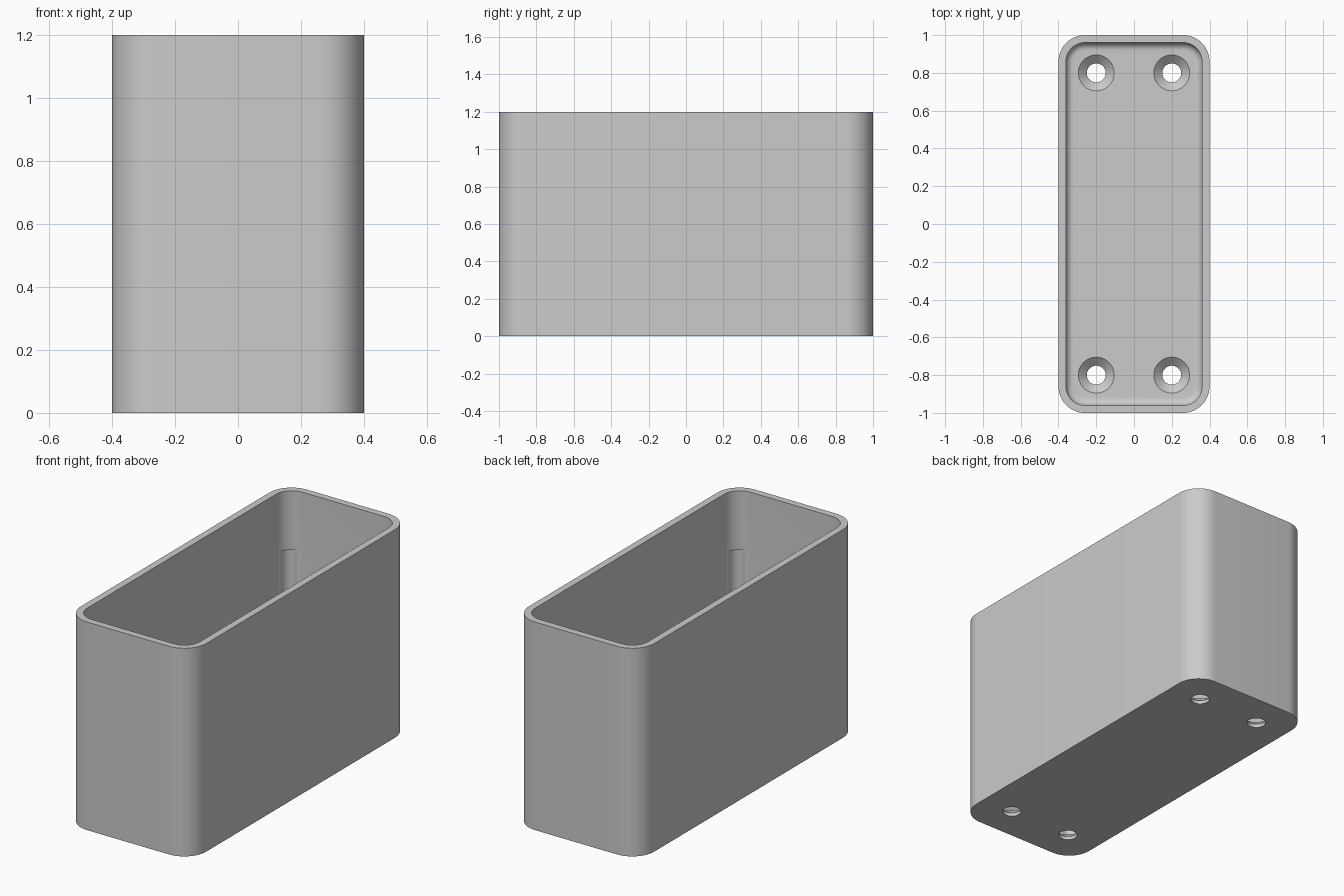
import bpy, bmesh, math
from math import sin, cos, pi

cube = bpy.data.objects.get("Cube")
if cube:
    bpy.data.objects.remove(cube, do_unlink=True)

HALF_X, HALF_Y, HEIGHT = 0.4, 1.0, 1.2
CORNER, WALL, FLOOR, FILLET = 0.14, 0.04, 0.06, 0.04

grey = bpy.data.materials.new("plain_grey")
grey.use_nodes = True
colour = (0.6, 0.6, 0.6, 1)
grey.diffuse_color = colour
grey.node_tree.nodes["Principled BSDF"].inputs["Base Color"].default_value = colour


def rounded_ring(bm, inset, z, steps=16):
    """Rounded rectangle, set in from the outer outline."""
    radius = CORNER - inset
    ring = []
    for corner, (sx, sy) in enumerate([(1, 1), (-1, 1), (-1, -1), (1, -1)]):
        for i in range(steps + 1):
            a = (corner + i / steps) * pi / 2
            ring.append(bm.verts.new((sx * (HALF_X - CORNER) + radius * cos(a),
                                      sy * (HALF_Y - CORNER) + radius * sin(a), z)))
    return ring


def circle_ring(bm, x, y, radius, z, steps=48):
    return [bm.verts.new((x + radius * cos(2 * pi * i / steps),
                          y + radius * sin(2 * pi * i / steps), z)) for i in range(steps)]


def loft(bm, rings):
    """Closed solid through a stack of rings."""
    n = len(rings[0])
    for low, high in zip(rings, rings[1:]):
        for i in range(n):
            j = (i + 1) % n
            bm.faces.new((low[i], low[j], high[j], high[i]))
    bm.faces.new(rings[0][::-1])
    bm.faces.new(rings[-1])


def make_object(name, bm):
    bmesh.ops.recalc_face_normals(bm, faces=bm.faces)
    mesh = bpy.data.meshes.new(name)
    bm.to_mesh(mesh)
    bm.free()
    mesh.materials.append(grey)
    obj = bpy.data.objects.new(name, mesh)
    bpy.context.collection.objects.link(obj)
    return obj


# Open box: outer wall, rim, inner wall, floor fillet
bm = bmesh.new()
profile = [(0, 0), (0, HEIGHT), (WALL, HEIGHT)]
for i in range(9):
    a = i / 8 * pi / 2
    profile.append((WALL + FILLET * (1 - cos(a)), FLOOR + FILLET * (1 - sin(a))))
loft(bm, [rounded_ring(bm, inset, z) for inset, z in profile])
box = make_object("open_box", bm)

# Countersunk screw holes and shallow grooves in the inner corners
bm = bmesh.new()
for sx in (-1, 1):
    for sy in (-1, 1):
        holes = [(0.05, -0.1), (0.05, 0.02), (0.095, FLOOR), (0.095, FLOOR + 0.02)]
        loft(bm, [circle_ring(bm, sx * 0.2, sy * 0.8, r, z) for r, z in holes])
        loft(bm, [circle_ring(bm, sx * 0.306, sy * 0.906, 0.05, z) for z in (0.11, 0.86)])
cutter = make_object("hole_cutter", bm)
cutter.hide_render = True

cut = box.modifiers.new("holes", 'BOOLEAN')
cut.operation = 'DIFFERENCE'
cut.solver = 'EXACT'
cut.object = cutter
bpy.ops.object.select_all(action='DESELECT')
box.select_set(True)
bpy.context.view_layer.objects.active = box
bpy.ops.object.modifier_apply(modifier=cut.name)
bpy.data.objects.remove(cutter, do_unlink=True)
bpy.ops.object.shade_smooth_by_angle(angle=math.radians(30))
